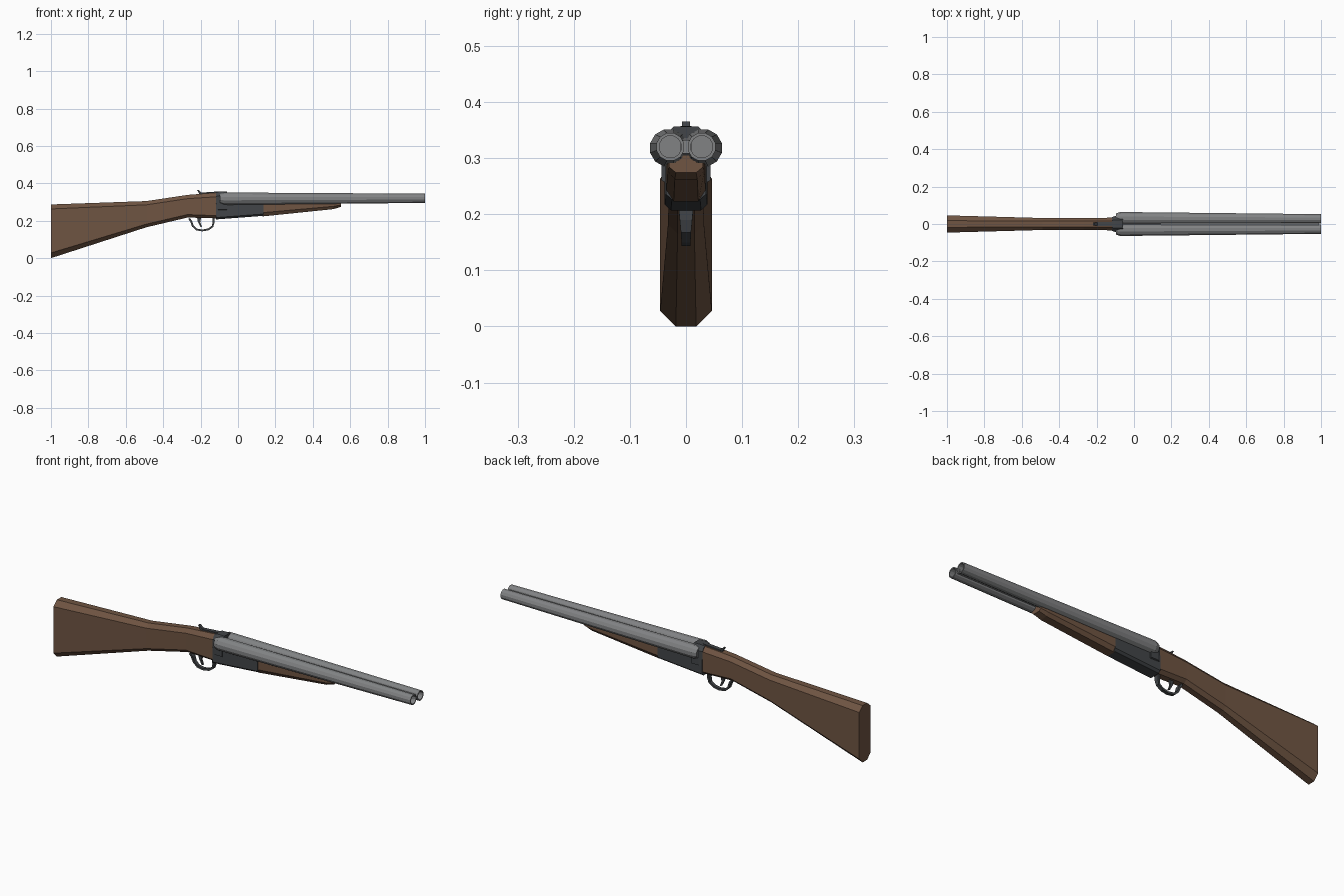
import bpy, bmesh
from math import cos, sin, pi, hypot


def material(name, rgb):
    m = bpy.data.materials.new(name)
    m.diffuse_color = (*rgb, 1)
    return m


WOOD = material("walnut", (0.16, 0.09, 0.055))
STEEL = material("barrel_steel", (0.22, 0.225, 0.23))
DARK = material("dark_steel", (0.055, 0.06, 0.065))


def loft(name, rings, mat):
    """Skin a list of equal-length closed rings and cap both ends."""
    bm = bmesh.new()
    loops = [[bm.verts.new(p) for p in r] for r in rings]
    for a, b in zip(loops, loops[1:]):
        for i in range(len(a)):
            j = (i + 1) % len(a)
            bm.faces.new((a[i], a[j], b[j], b[i]))
    bm.faces.new(loops[0])
    bm.faces.new(loops[-1])
    bmesh.ops.recalc_face_normals(bm, faces=bm.faces)
    me = bpy.data.meshes.new(name)
    bm.to_mesh(me)
    bm.free()
    ob = bpy.data.objects.new(name, me)
    me.materials.append(mat)
    bpy.context.collection.objects.link(ob)
    return ob


def chamfered(x, z0, z1, w, flat, c0, c1):
    """Upright rectangle with cut corners at x."""
    return [(x, -flat, z0), (x, flat, z0), (x, w, z0 + c0), (x, w, z1 - c1),
            (x, flat, z1), (x, -flat, z1), (x, -w, z1 - c1), (x, -w, z0 + c0)]


def circle(x, y, z, r, n=12):
    return [(x, y + r * cos(2 * pi * (i + .5) / n), z + r * sin(2 * pi * (i + .5) / n))
            for i in range(n)]


def plate(name, pts, w, mat):
    """Side profile extruded symmetrically across y."""
    return loft(name, [[(x, s * w, z) for x, z in pts] for s in (-1, 1)], mat)


# Stock
loft("stock", [
    chamfered(-1.0, 0.0, 0.287, 0.046, 0.018, 0.028, 0.024),
    chamfered(-0.49, 0.165, 0.305, 0.032, 0.015, 0.017, 0.02),
    chamfered(-0.27, 0.217, 0.338, 0.031, 0.015, 0.016, 0.02),
    chamfered(-0.115, 0.213, 0.35, 0.034, 0.017, 0.014, 0.022)], WOOD)

# Receiver and standing breech
loft("receiver", [
    chamfered(-0.117, 0.207, 0.30, 0.038, 0.027, 0.01, 0.01),
    chamfered(0.135, 0.226, 0.30, 0.036, 0.025, 0.01, 0.01)], DARK)
loft("breech", [
    chamfered(-0.117, 0.25, 0.352, 0.036, 0.019, 0.01, 0.022),
    chamfered(-0.10, 0.25, 0.356, 0.044, 0.022, 0.01, 0.022),
    chamfered(-0.06, 0.25, 0.356, 0.044, 0.022, 0.01, 0.022)], DARK)

# Wooden fore-end under the barrels
loft("fore_end", [
    chamfered(0.13, 0.223, 0.31, 0.035, 0.022, 0.02, 0.01),
    chamfered(0.51, 0.262, 0.31, 0.033, 0.020, 0.015, 0.01),
    chamfered(0.55, 0.274, 0.31, 0.030, 0.018, 0.010, 0.01)], WOOD)

# Twin tapered barrels with recessed bores
for side, s in (("left", 1), ("right", -1)):
    loft(side + "_barrel", [
        circle(-0.097, s * 0.031, 0.318, 0.026),
        circle(-0.075, s * 0.031, 0.318, 0.034),
        circle(-0.05, s * 0.031, 0.318, 0.034),
        circle(1.0, s * 0.028, 0.32, 0.0255),
        circle(1.0, s * 0.028, 0.32, 0.020),
        circle(0.94, s * 0.028, 0.32, 0.020)], STEEL)

# Rib joining the barrels
plate("barrel_rib", [(-0.06, 0.30), (0.99, 0.308), (0.99, 0.332), (-0.06, 0.336)], 0.010, STEEL)

# Trigger guard swept along a side path
path = [(-0.262, 0.212), (-0.251, 0.198), (-0.242, 0.172), (-0.222, 0.153), (-0.19, 0.148),
        (-0.158, 0.154), (-0.136, 0.170), (-0.131, 0.190), (-0.131, 0.222)]
rings = []
for i, (x, z) in enumerate(path):
    a, b = path[max(i - 1, 0)], path[min(i + 1, len(path) - 1)]
    dx, dz = b[0] - a[0], b[1] - a[1]
    k = 0.005 / hypot(dx, dz)
    nx, nz = -dz * k, dx * k
    w = 0.008 + 0.005 * max(0, (z - 0.16) / 0.05)
    rings.append([(x + nx, -w, z + nz), (x + nx, w, z + nz),
                  (x - nx, w, z - nz), (x - nx, -w, z - nz)])
loft("trigger_guard", rings, DARK)

# Trigger
plate("trigger", [(-0.22, 0.225), (-0.215, 0.195), (-0.200, 0.167), (-0.193, 0.167),
                  (-0.202, 0.192), (-0.195, 0.225)], 0.005, DARK)

# Top lever and its thumb piece
plate("top_lever", [(-0.20, 0.34), (-0.117, 0.345), (-0.10, 0.357), (-0.20, 0.350)], 0.010, DARK)
plate("thumb_piece", [(-0.205, 0.335), (-0.180, 0.340), (-0.198, 0.352), (-0.212, 0.365),
                      (-0.219, 0.364), (-0.210, 0.350)], 0.007, DARK)
